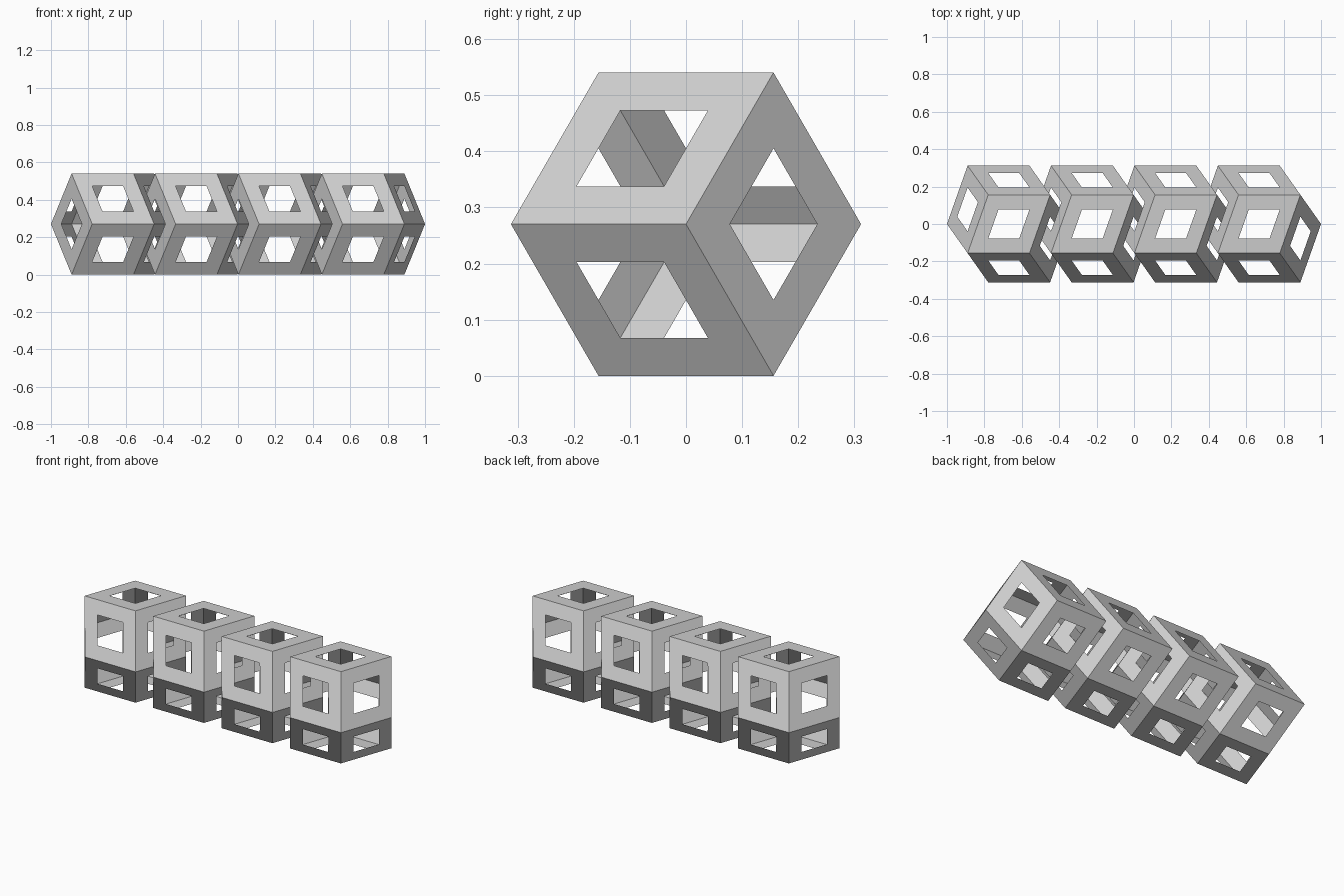
import bpy, bmesh
from math import cos, sin, radians, sqrt

cube = bpy.data.objects.get("Cube")
if cube:
    bpy.data.objects.remove(cube, do_unlink=True)

RADIUS = 0.312                 # hexagon radius across the chain axis
STEP = RADIUS / sqrt(8)        # axial rise between neighbouring corners
HEIGHT = RADIUS * sqrt(3) / 2  # half height, centre line above the ground
COUNT = 4
PITCH = (2 - 6 * STEP) / (COUNT - 1)

grey = bpy.data.materials.new("light_grey")
grey.use_nodes = True
colour = (0.6, 0.6, 0.6, 1)
grey.diffuse_color = colour
grey.node_tree.nodes["Principled BSDF"].inputs["Base Color"].default_value = colour

# One rhombic dodecahedron lying on its three-fold axis
bm = bmesh.new()
near, far = [], []
for i in range(6):
    a = radians(60 * i)
    y, z = RADIUS * cos(a), RADIUS * sin(a)
    back, front = (2, 1) if i % 2 == 0 else (1, 2)
    near.append(bm.verts.new((-back * STEP, y, z)))
    far.append(bm.verts.new((front * STEP, y, z)))
left_tip = bm.verts.new((-3 * STEP, 0, 0))
right_tip = bm.verts.new((3 * STEP, 0, 0))

# Six side faces, then three faces closing each end
for i in range(6):
    j = (i + 1) % 6
    bm.faces.new((near[i], near[j], far[j], far[i]))
for i in (0, 2, 4):
    j, k = (i + 1) % 6, (i + 2) % 6
    bm.faces.new((left_tip, near[i], near[j], near[k]))
    bm.faces.new((right_tip, far[i - 1], far[i], far[j]))
bmesh.ops.recalc_face_normals(bm, faces=bm.faces)

# Open a half-size window in every face
panes = list(bm.faces)
bmesh.ops.inset_individual(bm, faces=panes, thickness=RADIUS / 4, use_even_offset=True)
bmesh.ops.delete(bm, geom=panes, context='FACES')

mesh = bpy.data.meshes.new("frame_cell")
bm.to_mesh(mesh)
bm.free()
mesh.materials.append(grey)

# Row of interlocking cells
for n in range(COUNT):
    cell = bpy.data.objects.new(f"frame_cell_{n + 1}", mesh)
    cell.location = (PITCH * (n - (COUNT - 1) / 2), 0, HEIGHT)
    bpy.context.collection.objects.link(cell)
